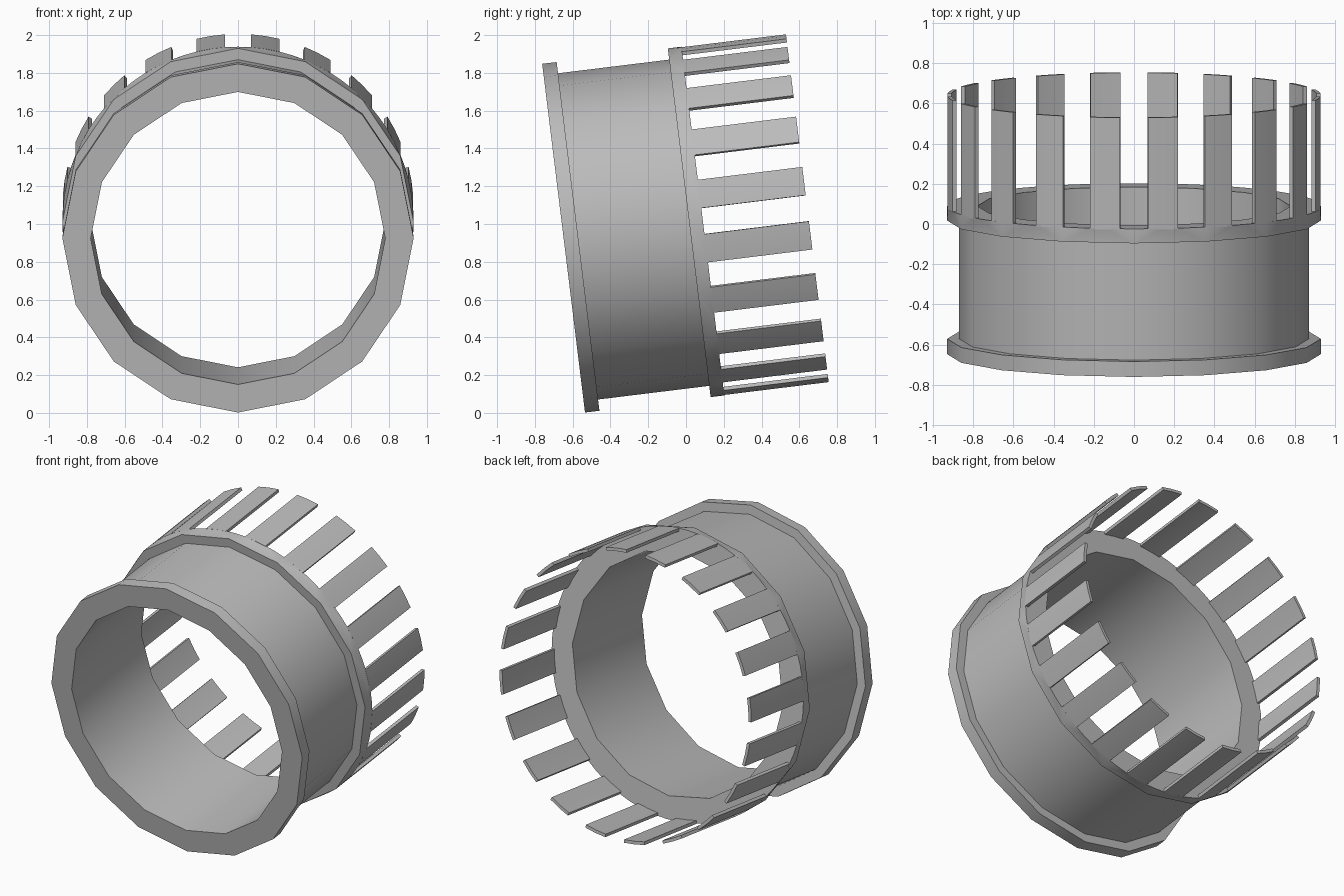
import bpy, bmesh, math

cube = bpy.data.objects.get("Cube")
if cube:
    bpy.data.objects.remove(cube, do_unlink=True)

TILT = math.radians(7)
CY, CZ = -0.648, 0.925        # centre of the front opening
SIDES, FINE = 16, 80
R_IN, R_TUBE, R_OUT = 0.78, 0.87, 0.93
RING_START, RING_END, SLAT_END = 0.67, 0.743, 1.30

mat = bpy.data.materials.new("plain grey")
mat.use_nodes = True
grey = (0.5, 0.5, 0.5, 1)
mat.diffuse_color = grey
mat.node_tree.nodes["Principled BSDF"].inputs["Base Color"].default_value = grey


def point(r, angle, along):
    """Cylindrical position around the tilted axis."""
    u = r * math.cos(angle)
    return (r * math.sin(angle),
            CY + along * math.cos(TILT) - u * math.sin(TILT),
            CZ + along * math.sin(TILT) + u * math.cos(TILT))


def loop(bm, r, along, n):
    return [bm.verts.new(point(r, 2 * math.pi * i / n, along)) for i in range(n)]


def bridge(bm, a, b):
    for i in range(len(a)):
        j = (i + 1) % len(a)
        bm.faces.new((a[i], a[j], b[j], b[i]))


def fan_bridge(bm, coarse, fine):
    """Join a 16-sided loop to a finer loop with fans of triangles."""
    k = len(fine) // len(coarse)
    for i, v in enumerate(coarse):
        start = k * i - k // 2
        for s in range(start, start + k):
            bm.faces.new((v, fine[s % len(fine)], fine[(s + 1) % len(fine)]))
        bm.faces.new((v, fine[(start + k) % len(fine)], coarse[(i + 1) % len(coarse)]))


def finish(bm, name):
    bmesh.ops.recalc_face_normals(bm, faces=bm.faces)
    mesh = bpy.data.meshes.new(name)
    bm.to_mesh(mesh)
    bm.free()
    mesh.materials.append(mat)
    ob = bpy.data.objects.new(name, mesh)
    bpy.context.collection.objects.link(ob)
    bpy.ops.object.select_all(action='DESELECT')
    ob.select_set(True)
    bpy.context.view_layer.objects.active = ob
    bpy.ops.object.shade_smooth_by_angle(angle=math.radians(30))
    return ob


# Sleeve with front flange, bore and back collar
bm = bmesh.new()
profile = [(R_IN, RING_END), (R_IN, 0), (R_OUT, 0), (R_OUT, 0.077),
           (R_TUBE, 0.077), (R_TUBE, RING_START), (R_OUT, RING_START)]
loops = [loop(bm, r, a, SIDES) for r, a in profile]
for a, b in zip(loops, loops[1:]):
    bridge(bm, a, b)
# Collar widens from a 16-sided edge to a round back edge
rim = loop(bm, R_OUT, RING_END, FINE)
fan_bridge(bm, loops[-1], rim)
fan_bridge(bm, loops[0], rim)
finish(bm, "flanged_sleeve")

# Thin slats around the back edge
COUNT, HALF, THICK = 20, math.radians(4.7), 0.02
for i in range(COUNT):
    mid = 2 * math.pi * (i + 0.5) / COUNT
    bm = bmesh.new()
    ends = []
    for along in (RING_END - 0.005, SLAT_END):
        outer = [bm.verts.new(point(R_OUT, mid + HALF * s, along)) for s in (-1, 0, 1)]
        inner = [bm.verts.new(point(R_OUT - THICK, mid + HALF * s, along)) for s in (1, 0, -1)]
        ends.append(outer + inner)
        bm.faces.new(outer + inner)
    bridge(bm, *ends)
    finish(bm, f"slat_{i + 1}")
